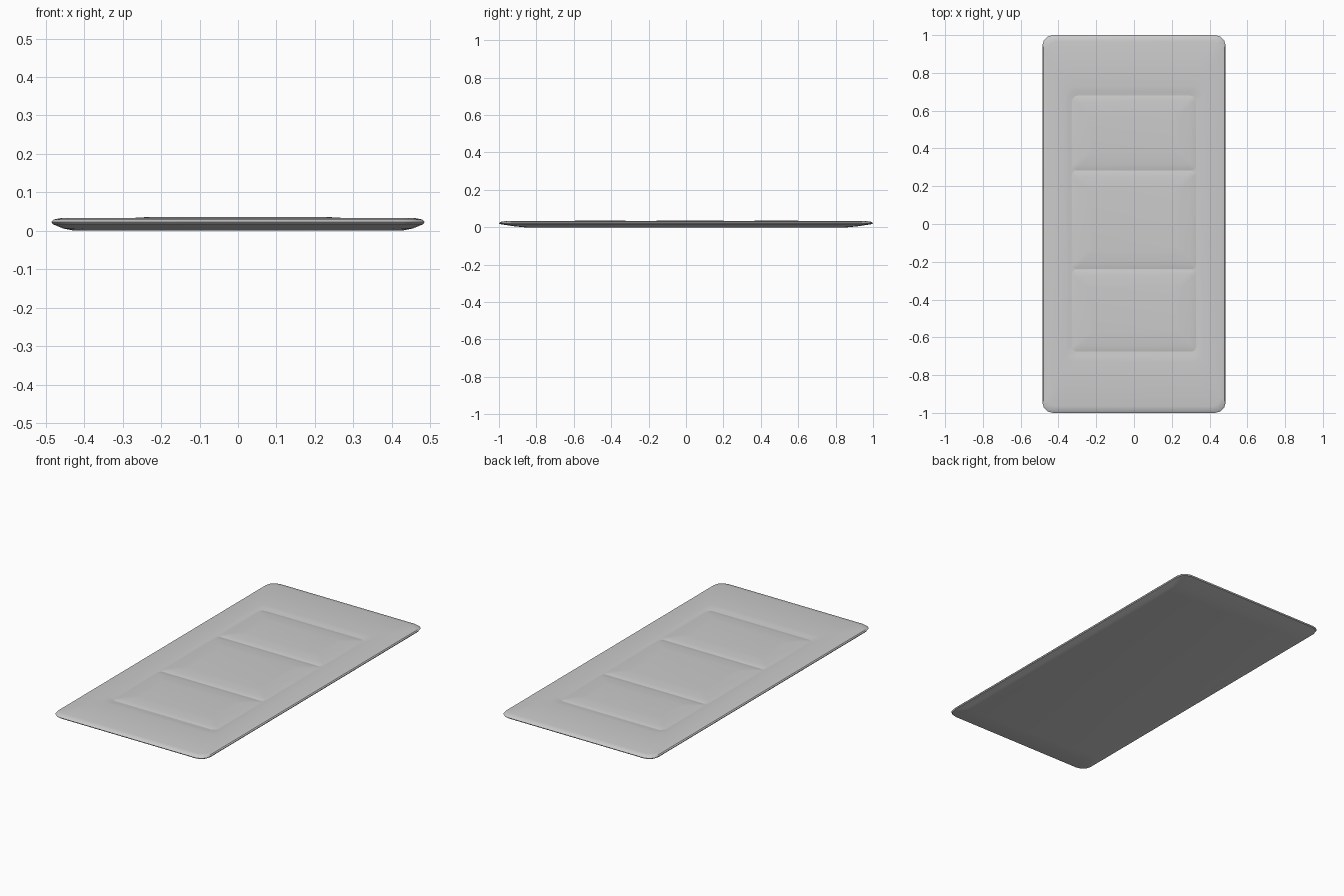
import bpy, bmesh
from math import cos, sin, pi

if "Cube" in bpy.data.objects:
    bpy.data.objects.remove(bpy.data.objects["Cube"])


def ring(bm, x0, x1, y0, y1, r, z, seg=3):
    """Rounded rectangle loop of vertices at height z."""
    verts = []
    corners = [(x1 - r, y1 - r), (x0 + r, y1 - r), (x0 + r, y0 + r), (x1 - r, y0 + r)]
    for i, (cx, cy) in enumerate(corners):
        for k in range(seg + 1):
            a = pi / 2 * (i + k / seg)
            verts.append(bm.verts.new((cx + r * cos(a), cy + r * sin(a), z)))
    return verts


def loft(name, sections):
    """Skin a stack of rounded rectangles and cap both ends."""
    bm = bmesh.new()
    rings = [ring(bm, *s) for s in sections]
    for a, b in zip(rings, rings[1:]):
        n = len(a)
        for i in range(n):
            j = (i + 1) % n
            bm.faces.new((a[i], a[j], b[j], b[i]))
    bm.faces.new(rings[0][::-1])
    bm.faces.new(rings[-1])
    mesh = bpy.data.meshes.new(name)
    bm.to_mesh(mesh)
    bm.free()
    obj = bpy.data.objects.new(name, mesh)
    bpy.context.collection.objects.link(obj)
    for p in mesh.polygons:
        p.use_smooth = True
    bpy.context.view_layer.objects.active = obj
    obj.select_set(True)
    bpy.ops.object.shade_smooth_by_angle(angle=0.5)
    obj.select_set(False)
    return obj


# Base mat: flat underside, bevelled rim, deck dipping to the panel seam
profile = [
    (0.425, 0.865, 0.05, 0.0),
    (0.455, 0.925, 0.05, 0.006),
    (0.482, 0.995, 0.055, 0.017),
    (0.485, 1.0, 0.055, 0.023),
    (0.480, 0.992, 0.055, 0.029),
    (0.460, 0.965, 0.05, 0.033),
    (0.365, 0.73, 0.05, 0.033),
    (0.345, 0.70, 0.045, 0.031),
    (0.330, 0.680, 0.04, 0.027),
]
loft("base_mat", [(-x, x, -y, y, r, z) for x, y, r, z in profile])

# Three cushioned pads meeting in shallow valleys
seams = [-0.677, -0.24, 0.283, 0.682]
steps = [(0.0, 0.0265), (0.012, 0.0295), (0.035, 0.032), (0.075, 0.0345), (0.095, 0.0355)]
for i, (y0, y1) in enumerate(zip(seams, seams[1:])):
    loft(f"pad_{i + 1}", [(-0.33 + d, 0.33 - d, y0 + d, y1 - d, 0.02, z) for d, z in steps])
